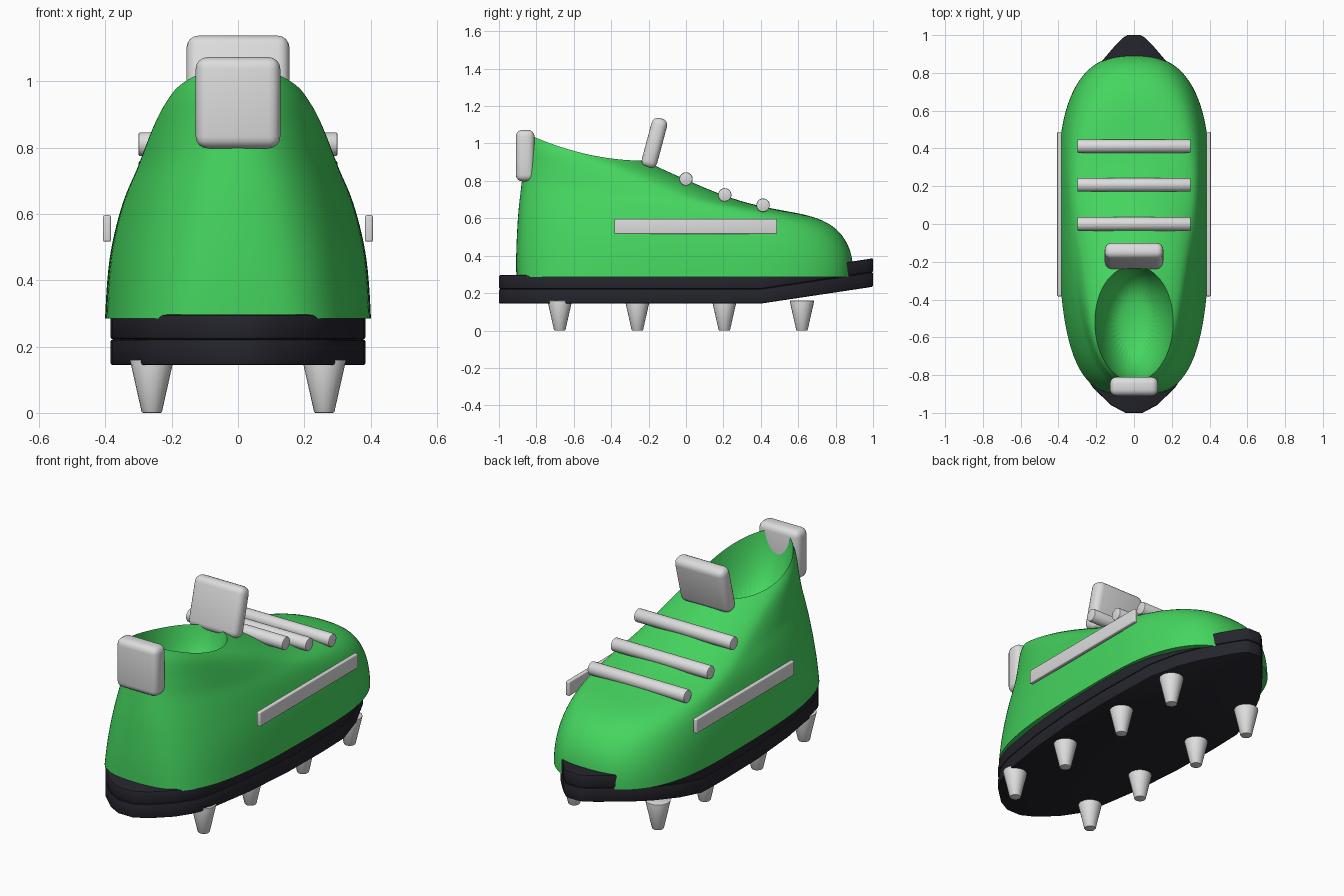
import bpy, bmesh, math
from mathutils import Matrix, Vector

if "Cube" in bpy.data.objects:
    bpy.data.objects.remove(bpy.data.objects["Cube"])


def material(name, rgb):
    m = bpy.data.materials.new(name)
    m.diffuse_color = (*rgb, 1)
    m.use_nodes = True
    m.node_tree.nodes["Principled BSDF"].inputs["Base Color"].default_value = m.diffuse_color
    return m


GREEN = material("green", (0.06, 0.67, 0.115))
DARK = material("dark rubber", (0.018, 0.018, 0.026))
GREY = material("light grey", (0.72, 0.72, 0.72))


def finish(bm, name, mat, angle=35):
    bmesh.ops.recalc_face_normals(bm, faces=bm.faces)
    me = bpy.data.meshes.new(name)
    bm.to_mesh(me)
    bm.free()
    me.materials.append(mat)
    ob = bpy.data.objects.new(name, me)
    bpy.context.collection.objects.link(ob)
    bpy.ops.object.select_all(action='DESELECT')
    ob.select_set(True)
    bpy.context.view_layer.objects.active = ob
    bpy.ops.object.shade_smooth_by_angle(angle=math.radians(angle))
    return ob


def block(name, loc, size, bevel, mat, tilt=0):
    bm = bmesh.new()
    bmesh.ops.create_cube(bm, size=1)
    bmesh.ops.scale(bm, vec=size, verts=bm.verts)
    bmesh.ops.bevel(bm, geom=bm.edges[:], offset=bevel, segments=4,
                    profile=0.5, affect='EDGES')
    bm.transform(Matrix.Translation(loc) @ Matrix.Rotation(tilt, 4, 'X'))
    return finish(bm, name, mat)


def cone(name, loc, r1, r2, depth, mat, sides, bevel, axis=None):
    bm = bmesh.new()
    bmesh.ops.create_cone(bm, cap_ends=True, segments=sides,
                          radius1=r1, radius2=r2, depth=depth)
    caps = [e for e in bm.edges if abs(e.verts[0].co.z - e.verts[1].co.z) < 1e-5]
    bmesh.ops.bevel(bm, geom=caps, offset=bevel, segments=2,
                    profile=0.5, affect='EDGES')
    rot = Matrix.Rotation(math.pi / 2, 4, axis) if axis else Matrix()
    bm.transform(Matrix.Translation(loc) @ rot)
    return finish(bm, name, mat)


# Sole layers: ladder of cross strips, toe lifted beyond y = 0.4
SOLE = [(-1, .045), (-.96, .12), (-.87, .215), (-.78, .275), (-.68, .31),
        (-.4, .355), (-.1, .38), (.2, .385), (.4, .38), (.55, .35),
        (.7, .285), (.8, .22), (.88, .155), (.95, .095), (.985, .06), (1, .035)]


def sole_layer(name, z0, z1):
    bm = bmesh.new()
    rows = []
    for y, w in SOLE:
        lift = max(0, y - .4) * .15
        rows.append([bm.verts.new((x, y, z + lift)) for x, z in
                     ((-w, z0), (w, z0), (w, z1), (-w, z1))])
    for a, b in zip(rows, rows[1:]):
        for i in range(4):
            j = (i + 1) % 4
            bm.faces.new((a[i], a[j], b[j], b[i]))
    bm.faces.new(rows[0])
    bm.faces.new(rows[-1][::-1])
    bmesh.ops.recalc_face_normals(bm, faces=bm.faces)
    rim = [e for e in bm.edges if len(e.link_faces) == 2
           and e.calc_face_angle() > math.radians(60)]
    bmesh.ops.bevel(bm, geom=rim, offset=.008, segments=2,
                    profile=0.5, affect='EDGES')
    return finish(bm, name, DARK, 30)


sole_layer("outsole", .144, .222)
sole_layer("midsole", .222, .296)

# Upper: rings of back y, back z, front y, front z, half width, widest y,
# heel roundness, toe roundness, slope curve
RINGS = [
    (-.91, .285, .897, .285, .402, .2, 3.2, 2.6, 1),
    (-.912, .40, .897, .355, .398, .2, 3.0, 2.6, 1),
    (-.907, .52, .875, .46, .388, .2, 2.8, 2.5, 1),
    (-.9, .64, .80, .56, .362, .18, 2.65, 2.45, 1),
    (-.89, .72, .67, .617, .34, .1, 2.5, 2.35, 1),
    (-.882, .79, .49, .645, .317, 0, 2.35, 2.25, 1),
    (-.873, .85, .28, .69, .297, -.15, 2.25, 2.2, 1.05),
    (-.866, .91, .07, .775, .27, -.3, 2.15, 2.15, 1.1),
    (-.856, .98, -.12, .86, .238, -.45, 2.1, 2.1, 1.4),
    (-.835, 1.045, -.22, .908, .208, -.52, 2, 2.05, 2),
]
# Bowl inside the ankle opening
RINGS += [
    (-.825, .96, -.23, .86, .197, -.52, 2, 2, 1.5),
    (-.78, .82, -.27, .76, .165, -.52, 2, 2, 1),
    (-.67, .69, -.38, .67, .09, -.52, 2, 2, 1),
]
SEG, RIM = 40, 9
bm = bmesh.new()
loops = []
for yb, zb, yf, zf, w, yc, nb, nf, k in RINGS:
    loop = []
    for i in range(SEG):
        t = 2 * math.pi * i / SEG
        c, s = math.cos(t), math.sin(t)
        n = nf if s > 0 else nb
        x = math.copysign(abs(c) ** (2 / n), c) * w
        y = yc + math.copysign(abs(s) ** (2 / n), s) * (yf - yc if s > 0 else yc - yb)
        f = min(1, max(0, (yf - y) / (yf - yb)))
        loop.append(bm.verts.new((x, y, zf + (zb - zf) * f ** k)))
    loops.append(loop)
for a, b in zip(loops, loops[1:]):
    for i in range(SEG):
        j = (i + 1) % SEG
        bm.faces.new((a[i], a[j], b[j], b[i]))
bm.faces.new(loops[0][::-1])
bm.faces.new(loops[-1])
crease = bm.edges.layers.float.new("crease_edge")
for loop in (loops[0], loops[RIM]):
    for i in range(SEG):
        bm.edges.get((loop[i], loop[(i + 1) % SEG]))[crease] = 1
upper = finish(bm, "upper", GREEN, 60)
sub = upper.modifiers.new("smooth", 'SUBSURF')
sub.levels = sub.render_levels = 2

# Tongue and heel tab
block("tongue", (0, -.169, 1.003), (.31, .085, .272), .035, GREY, math.radians(-15))
block("heel_tab", (0, -.86, .935), (.255, .1, .275), .035, GREY)

# Laces
for y, z in ((0, .81), (.207, .725), (.412, .67)):
    cone("lace", (0, y, z), .036, .036, .6, GREY, 24, .006, 'Y')

# Side stripes and studs, mirrored left and right
for side in (-1, 1):
    block("side_stripe", (side * .395, .052, .556), (.024, .87, .08), .006, GREY)
    for y in (-.675, -.26, .205, .62):
        cone("stud", (side * .26, y, .08), .03, .066, .16, GREY, 20, .004)
